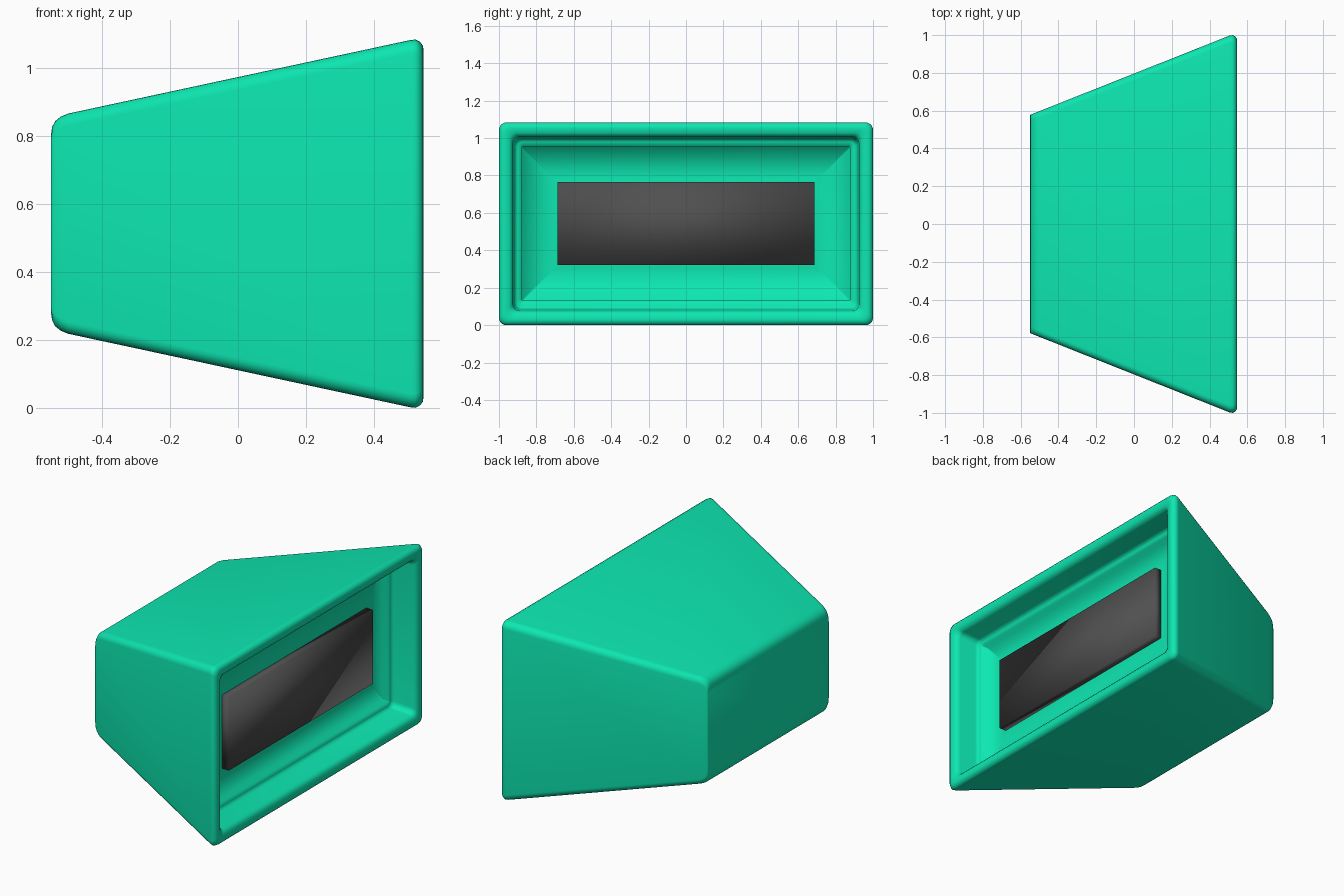
import bpy, bmesh, math

if "Cube" in bpy.data.objects:
    bpy.data.objects.remove(bpy.data.objects["Cube"])

ZC = 0.5415


def colour(obj, name, rgb):
    mat = bpy.data.materials.new(name)
    mat.diffuse_color = (*rgb, 1)
    mat.use_nodes = True
    mat.node_tree.nodes["Principled BSDF"].inputs["Base Color"].default_value = mat.diffuse_color
    obj.data.materials.append(mat)


def finish(name, bm):
    bmesh.ops.recalc_face_normals(bm, faces=bm.faces)
    for f in bm.faces:
        f.smooth = True
    mesh = bpy.data.meshes.new(name)
    bm.to_mesh(mesh)
    bm.free()
    obj = bpy.data.objects.new(name, mesh)
    bpy.context.collection.objects.link(obj)
    return obj


def rounded_ring(bm, x, hy, hz, r, seg=5):
    ring = []
    for k, (sy, sz) in enumerate([(1, 1), (-1, 1), (-1, -1), (1, -1)]):
        for i in range(seg + 1):
            a = math.pi / 2 * (k + i / seg)
            ring.append(bm.verts.new((x, sy * (hy - r) + r * math.cos(a),
                                      ZC + sz * (hz - r) + r * math.sin(a))))
    return ring


# Tapered shell: back rounding, flared sides, rim, recess wall, ledge, floor
sections = [(x, 0.578 + (x + 0.55) * 0.394, hz, 0.035) for x, hz in
            [(-0.55, 0.265), (-0.547, 0.285), (-0.538, 0.302), (-0.522, 0.315), (-0.50, 0.324)]]
sections += [
    (0.505, 0.997, 0.540, 0.04), (0.522, 1.0, 0.542, 0.04),
    (0.536, 0.993, 0.535, 0.04), (0.544, 0.982, 0.524, 0.04),
    (0.546, 0.97, 0.512, 0.035), (0.542, 0.945, 0.486, 0.035),
    (0.532, 0.932, 0.472, 0.035), (0.515, 0.925, 0.465, 0.035),
    (0.41, 0.918, 0.456, 0.035), (0.395, 0.912, 0.450, 0.035),
    (0.389, 0.90, 0.438, 0.03), (0.389, 0.876, 0.411, 0.006),
    (0.352, 0.876, 0.411, 0.006), (0.376, 0.70, 0.235, 0.006)]
bm = bmesh.new()
rings = [rounded_ring(bm, *s) for s in sections]
for a, b in zip(rings, rings[1:]):
    for i in range(len(a)):
        j = (i + 1) % len(a)
        bm.faces.new((a[i], a[j], b[j], b[i]))
bm.faces.new(rings[0])
bm.faces.new(rings[-1])
shell = finish("housing_shell", bm)
colour(shell, "green_plastic", (0.004, 0.80, 0.44))

# Dark panel sitting on the recess floor
bm = bmesh.new()
bmesh.ops.create_cube(bm, size=1)
for v in bm.verts:
    v.co = (0.398 + v.co.x * 0.046, v.co.y * 1.376, 0.543 + v.co.z * 0.446)
panel = finish("dark_panel", bm)
colour(panel, "dark_grey", (0.08, 0.08, 0.08))
